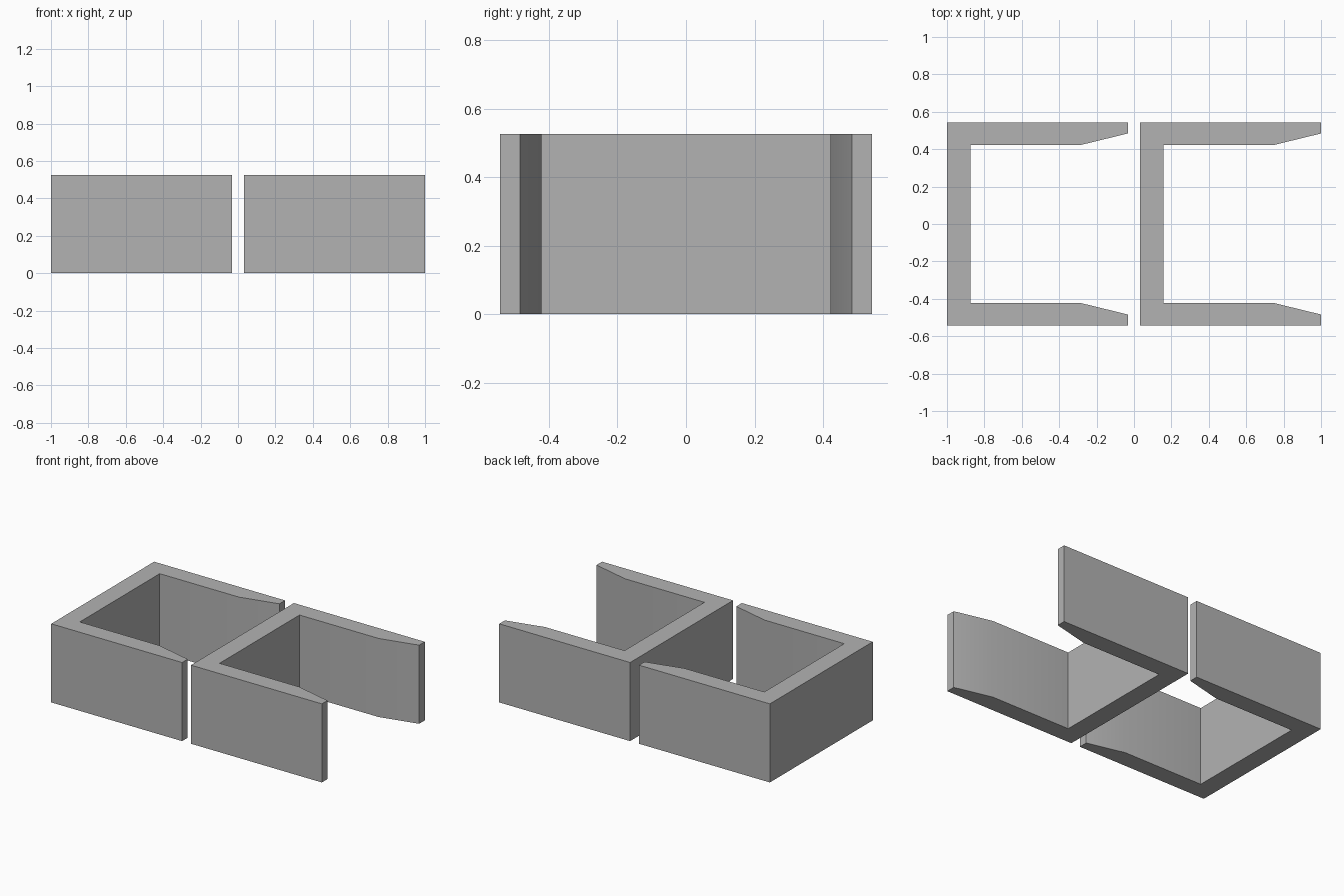
import bpy
import bmesh

if "Cube" in bpy.data.objects:
    bpy.data.objects.remove(bpy.data.objects["Cube"])

HEIGHT = 0.525
LENGTH = 0.967   # along x
HALF_W = 0.543   # outer half width
INNER = 0.422    # inner half width
TIP = 0.484      # inner half width at the tapered tips
WALL = 0.126     # back wall thickness
BEND = 0.713     # where the arm taper begins

grey = bpy.data.materials.new("grey")
grey.diffuse_color = (0.45, 0.45, 0.45, 1)
grey.use_nodes = True
grey.node_tree.nodes["Principled BSDF"].inputs["Base Color"].default_value = grey.diffuse_color


def make_bracket(name, x0):
    """U-shaped bracket with tapered arms, open toward +x."""
    half = [(WALL, INNER), (BEND, INNER), (LENGTH, TIP), (LENGTH, HALF_W), (0, HALF_W)]
    outline = half + [(x, -y) for x, y in reversed(half)]
    bm = bmesh.new()
    base = bm.faces.new([bm.verts.new((x0 + x, y, 0)) for x, y in outline])
    top = bmesh.ops.extrude_face_region(bm, geom=[base])["geom"]
    bmesh.ops.translate(bm, vec=(0, 0, HEIGHT),
                        verts=[g for g in top if isinstance(g, bmesh.types.BMVert)])
    bmesh.ops.recalc_face_normals(bm, faces=bm.faces)
    mesh = bpy.data.meshes.new(name)
    bm.to_mesh(mesh)
    bm.free()
    mesh.materials.append(grey)
    obj = bpy.data.objects.new(name, mesh)
    bpy.context.collection.objects.link(obj)
    # soft bend where the arms start to taper, all other edges sharp
    bpy.ops.object.select_all(action='DESELECT')
    obj.select_set(True)
    bpy.context.view_layer.objects.active = obj
    bpy.ops.object.shade_smooth_by_angle()


# Two matching brackets side by side
make_bracket("left_bracket", -1.0)
make_bracket("right_bracket", 1.0 - LENGTH)
